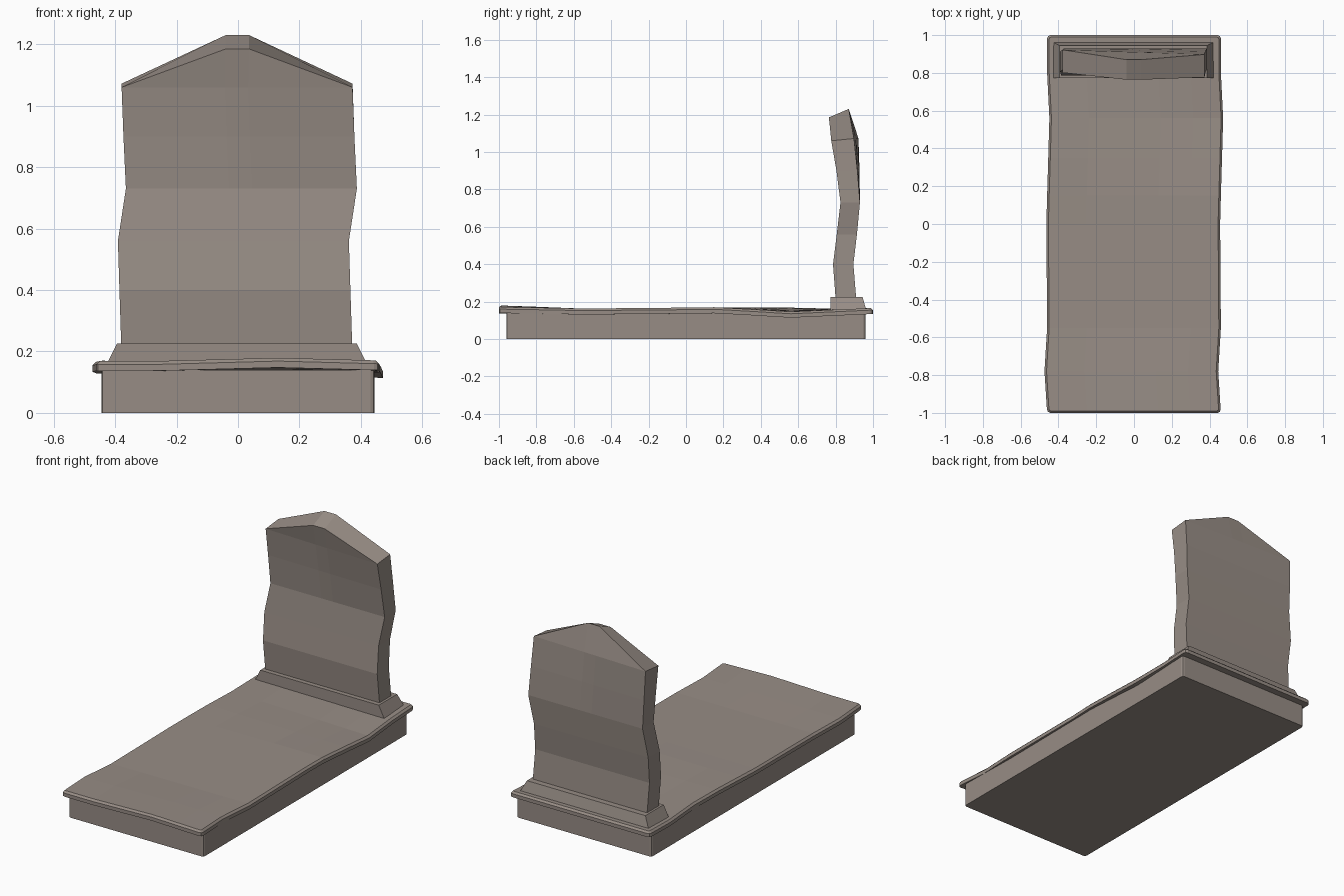
import bpy
import bmesh
from mathutils import Vector

if "Cube" in bpy.data.objects:
    bpy.data.objects.remove(bpy.data.objects["Cube"], do_unlink=True)

stone = bpy.data.materials.new("weathered grey stone")
stone.use_nodes = True
colour = (0.31, 0.265, 0.235, 1)
stone.diffuse_color = colour
stone.node_tree.nodes["Principled BSDF"].inputs["Base Color"].default_value = colour


def finish(bm, name):
    bmesh.ops.recalc_face_normals(bm, faces=bm.faces)
    mesh = bpy.data.meshes.new(name)
    bm.to_mesh(mesh)
    bm.free()
    mesh.materials.append(stone)
    obj = bpy.data.objects.new(name, mesh)
    bpy.context.collection.objects.link(obj)
    return obj


def box(low, high):
    bm = bmesh.new()
    bmesh.ops.create_cube(bm, size=1)
    low, high = Vector(low), Vector(high)
    for v in bm.verts:
        v.co = (low + high) / 2 + v.co * (high - low)
    return bm


def bevel(bm, rule, size, segments):
    edges = [e for e in bm.edges if rule(e)]
    bmesh.ops.bevel(bm, geom=edges, offset=size, segments=segments,
                    affect='EDGES', profile=0.5)


def is_upright(e):
    a, b = e.verts
    return abs(a.co.z - b.co.z) > 0.02 and (a.co - b.co).xy.length < 0.001


def cut(bm, axis, places):
    normal = Vector((0, 0, 0))
    normal[axis] = 1
    for p in places:
        bmesh.ops.bisect_plane(bm, geom=bm.verts[:] + bm.edges[:] + bm.faces[:],
                               plane_co=normal * p, plane_no=normal)


def blend(t, table, column):
    # Linear interpolation through the stations of a table
    for a, b in zip(table, table[1:]):
        if t <= b[0]:
            f = max(0, (t - a[0]) / (b[0] - a[0]))
            return a[column] + f * (b[column] - a[column])
    return table[-1][column]


# Low plinth block with softened corners
bm = box((-0.445, -0.96, 0), (0.445, 0.96, 0.14))
bevel(bm, is_upright, 0.014, 2)
finish(bm, "grave_base")

# Warped cover slab: y, sideways shift, sag on -x side, sag on +x side
waves = [(-1, 0, 0.003, 0.004), (-0.78, -0.014, 0, 0.001),
         (-0.55, 0, -0.006, -0.003), (0, -0.004, -0.002, 0.002),
         (0.15, 0, 0.001, 0.004), (0.35, 0.006, 0.004, -0.007),
         (0.56, 0.012, 0.002, -0.02), (0.8, 0, -0.004, -0.009),
         (1, 0, 0, 0)]
bm = box((-0.46, -1, 0.134), (0.46, 1, 0.166))
bevel(bm, is_upright, 0.018, 2)
top = 0.165
bevel(bm, lambda e: all(v.co.z > top for v in e.verts), 0.011, 1)
cut(bm, 1, [w[0] for w in waves[1:-1]])
cut(bm, 0, (-0.25, 0.13, 0.3))
for v in bm.verts:
    x, y = v.co.x, v.co.y
    f = (x + 0.46) / 0.92
    bump = max(0, 1 - abs(x - 0.13) / 0.36) * max(0, (-0.55 - y) / 0.45)
    v.co.x += blend(y, waves, 1)
    v.co.z += (1 - f) * blend(y, waves, 2) + f * blend(y, waves, 3) + 0.01 * bump
finish(bm, "cover_slab")

# Sloped foot under the headstone
bm = box((-0.435, 0.772, 0.145), (0.427, 0.966, 0.226))
for v in bm.verts:
    if v.co.z > 0.2:
        v.co.x *= 0.905
        if v.co.y > 0.9:
            v.co.y -= 0.022
finish(bm, "headstone_foot")

# Headstone courses: z, centre x, front y, back y, twist across the width
courses = [(0.215, -0.004, 0.80, 0.91, 0), (0.4, -0.01, 0.786, 0.895, 0),
           (0.56, -0.015, 0.806, 0.914, 0), (0.73, 0.011, 0.826, 0.93, 0),
           (0.9, 0.003, 0.81, 0.922, 0.006), (1.06, -0.003, 0.789, 0.91, 0.013)]
columns = (-0.376, -0.04, 0.036, 0.376)
bm = bmesh.new()
rings = []
for z, cx, front, back, twist in courses:
    ring = []
    for x in columns:
        ring.append(bm.verts.new((x + cx, front - twist * x / 0.4, z)))
    for x in reversed(columns):
        lift = 0.012 if z > 1 else 0
        ring.append(bm.verts.new((x + cx, back - twist * x / 0.4, z + lift)))
    rings.append(ring)
for a, b in zip(rings, rings[1:]):
    for i in range(8):
        j = (i + 1) % 8
        bm.faces.new((a[i], a[j], b[j], b[i]))
bm.faces.new(rings[0][::-1])

# Pitched crown leaning forward
fl, fr = [bm.verts.new((x, 0.764, 1.185)) for x in columns[1:3]]
bl, br = [bm.verts.new((x, 0.87, 1.23)) for x in columns[1:3]]
r = rings[-1]
for face in ((r[0], r[1], fl), (r[1], r[2], fr, fl), (r[2], r[3], fr),
             (r[4], r[5], br), (r[5], r[6], bl, br), (r[6], r[7], bl),
             (r[0], fl, bl, r[7]), (r[3], r[4], br, fr), (fl, fr, br, bl)):
    bm.faces.new(face)
finish(bm, "headstone")
